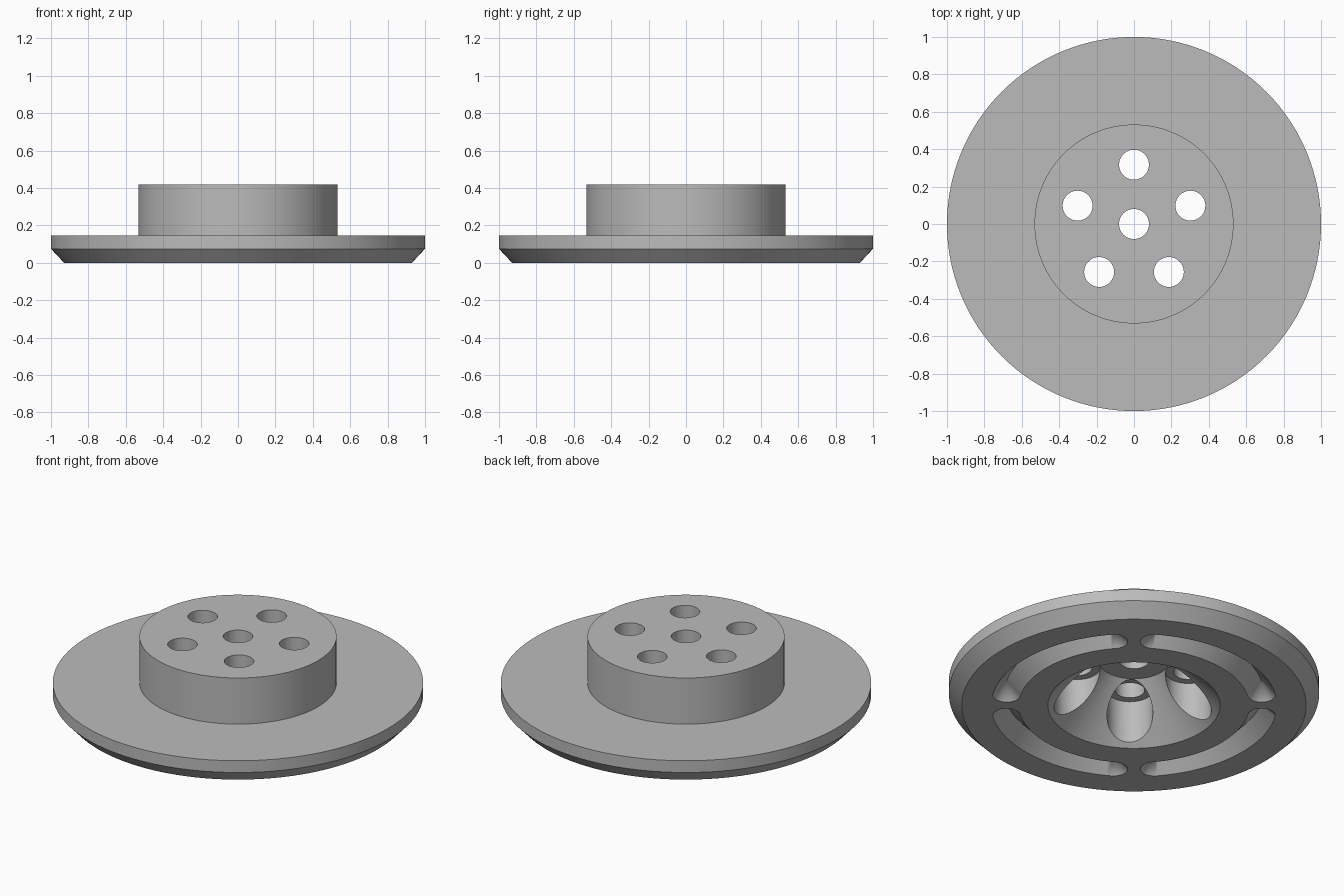
import bpy, bmesh
from math import sin, cos, pi, radians
from mathutils import Vector, Matrix

if "Cube" in bpy.data.objects:
    bpy.data.objects.remove(bpy.data.objects["Cube"])

TOP, CEILING = 0.42, 0.275
BOLT_RADIUS = 0.317

grey = bpy.data.materials.new("plain grey")
grey.use_nodes = True
grey.diffuse_color = (0.5, 0.5, 0.5, 1)
grey.node_tree.nodes["Principled BSDF"].inputs["Base Color"].default_value = (0.5, 0.5, 0.5, 1)


def make_object(name, bm):
    bmesh.ops.recalc_face_normals(bm, faces=bm.faces)
    mesh = bpy.data.meshes.new(name)
    bm.to_mesh(mesh)
    bm.free()
    obj = bpy.data.objects.new(name, mesh)
    mesh.materials.append(grey)
    bpy.context.collection.objects.link(obj)
    return obj


def lathe(name, profile, segments):
    bm = bmesh.new()
    verts = [bm.verts.new((r, 0, z)) for r, z in profile]
    edges = [bm.edges.new(pair) for pair in zip(verts, verts[1:])]
    bmesh.ops.spin(bm, geom=verts + edges, cent=(0, 0, 0), axis=(0, 0, 1),
                   angle=2 * pi, steps=segments)
    bmesh.ops.remove_doubles(bm, verts=bm.verts, dist=0.0001)
    return make_object(name, bm)


def polar(r, a, z=0):
    return Vector((r * cos(a), r * sin(a), z))


def add_cylinder(bm, centre, radius, low, high):
    bmesh.ops.create_cone(
        bm, cap_ends=True, segments=48, radius1=radius, radius2=radius, depth=high - low,
        matrix=Matrix.Translation((centre.x, centre.y, (low + high) / 2)))


def add_groove(bm, start, end, radius, half_width, depth, steps=32, cap=12):
    """Curved V-shaped groove with conical ends, reaching a little below the floor."""
    below = 0.02
    wide = half_width * (depth + below) / depth
    angles = [start + (end - start) * i / steps for i in range(steps + 1)]
    ridge = [bm.verts.new(polar(radius, a, depth)) for a in angles]
    outline = []

    def add_point(i, turn):
        p = polar(radius, angles[i], -below) + polar(wide, angles[i] + turn)
        outline.append((bm.verts.new(p), ridge[i]))

    for i in range(steps):
        add_point(i, 0)
    for k in range(cap + 1):
        add_point(steps, pi * k / cap)
    for i in reversed(range(1, steps)):
        add_point(i, pi)
    for k in range(cap):
        add_point(0, pi + pi * k / cap)
    for (p, rp), (q, rq) in zip(outline, outline[1:] + outline[:1]):
        bm.faces.new((p, q, rp) if rp == rq else (p, q, rq, rp))
    bm.faces.new([p for p, _ in outline])


def cut(target, cutter):
    cutter.hide_render = True
    mod = target.modifiers.new("cut", "BOOLEAN")
    mod.operation = "DIFFERENCE"
    mod.solver = "EXACT"
    mod.object = cutter
    bpy.context.view_layer.objects.active = target
    bpy.ops.object.modifier_apply(modifier=mod.name)
    bpy.data.objects.remove(cutter)


# Flanged hub with chamfered rim and conical hollow underneath
hub = lathe("flanged_hub", [
    (0, TOP), (0.532, TOP), (0.532, 0.145), (1, 0.145), (1, 0.075), (0.93, 0),
    (0.465, 0), (0.19, CEILING), (0, CEILING)], 128)

# Wide bores that scallop the hollow, one for each bolt
bolts = [polar(BOLT_RADIUS, radians(90 + 72 * k)) for k in range(5)]
bm = bmesh.new()
for centre in bolts:
    add_cylinder(bm, centre, 0.124, -0.1, CEILING + 0.001)
cut(hub, make_object("bore_cutter", bm))

# Through holes: five bolts and the centre
bm = bmesh.new()
for centre in bolts + [Vector((0, 0, 0))]:
    add_cylinder(bm, centre, 0.08, CEILING - 0.1, TOP + 0.1)
cut(hub, make_object("hole_cutter", bm))

# Four curved grooves in the underside
bm = bmesh.new()
for k in range(4):
    middle = radians(5 + 90 * k)
    add_groove(bm, middle - radians(36), middle + radians(36), 0.697, 0.075, 0.085)
cut(hub, make_object("groove_cutter", bm))

# Smooth curved walls, sharp rims
bpy.ops.object.select_all(action="DESELECT")
hub.select_set(True)
bpy.context.view_layer.objects.active = hub
bpy.ops.object.shade_smooth_by_angle(angle=radians(25))
